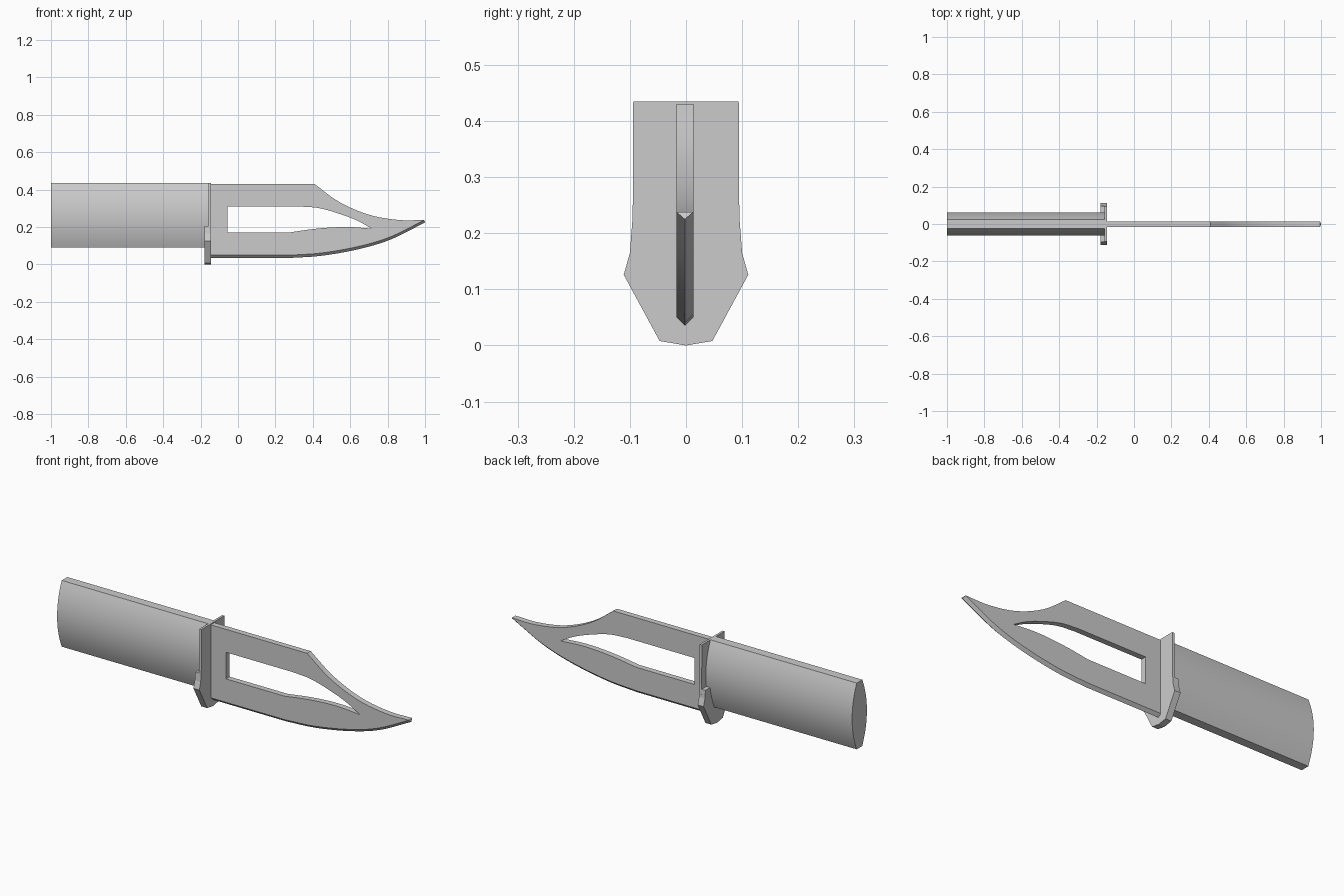
import bpy, bmesh, math
from mathutils import Vector
from mathutils.geometry import interpolate_bezier

cube = bpy.data.objects.get("Cube")
if cube:
    bpy.data.objects.remove(cube, do_unlink=True)

grey = bpy.data.materials.new("light grey")
grey.use_nodes = True
grey.diffuse_color = (0.6, 0.6, 0.6, 1)
for node in grey.node_tree.nodes:
    if node.type == 'BSDF_PRINCIPLED':
        node.inputs["Base Color"].default_value = (0.6, 0.6, 0.6, 1)


def smooth_path(points, steps=5):
    """Rounded curve passing through a few 2D points."""
    p = [Vector((a, b, 0)) for a, b in points]
    p = [2 * p[0] - p[1]] + p + [2 * p[-1] - p[-2]]
    out = []
    for a, b, c, d in zip(p, p[1:], p[2:], p[3:]):
        out += interpolate_bezier(b, b + (c - a) / 6, c - (d - b) / 6, c, steps + 1)[:-1]
    return [(v.x, v.y) for v in out] + [(p[-2].x, p[-2].y)]


def finish(name, bm):
    bmesh.ops.recalc_face_normals(bm, faces=bm.faces)
    mesh = bpy.data.meshes.new(name)
    bm.to_mesh(mesh)
    bm.free()
    mesh.materials.append(grey)
    obj = bpy.data.objects.new(name, mesh)
    bpy.context.collection.objects.link(obj)
    return obj


def shade(obj):
    bpy.ops.object.select_all(action='DESELECT')
    obj.select_set(True)
    bpy.context.view_layer.objects.active = obj
    bpy.ops.object.shade_smooth_by_angle(angle=math.radians(25))


def prism(name, profile, axis, low, high):
    """Extrude a (y, z) profile along x or an (x, z) profile along y."""
    bm = bmesh.new()
    rings = []
    for s in (low, high):
        rings.append([bm.verts.new((s, a, b) if axis == 'X' else (a, s, b))
                      for a, b in profile])
        bm.faces.new(rings[-1])
    n = len(profile)
    for i in range(n):
        j = (i + 1) % n
        bm.faces.new((rings[0][i], rings[0][j], rings[1][j], rings[1][i]))
    return finish(name, bm)


def mirrored(half):
    return half + [(-y, z) for y, z in reversed(half) if y > 0]


# Handle: bulging sides with flat top and bottom
z_low, z_high, flat, bulge = 0.09, 0.435, 0.023, 0.038
side = []
for i in range(17):
    t = i / 8 - 1
    side.append((flat + bulge * (1 - t * t), z_low + (z_high - z_low) * (t + 1) / 2))
shade(prism("handle", mirrored(side), 'X', -1, -0.15))

# Guard: thin plate with a thicker lower lug
lower = [(0, 0), (0.047, 0.008), (0.111, 0.126), (0.1, 0.165)]
prism("guard_plate", mirrored(lower + [(0.095, 0.23), (0.094, 0.435)]), 'X', -0.157, -0.145)
prism("guard_lug", mirrored(lower + [(0.096, 0.205)]), 'X', -0.179, -0.15)

# Blade: flat sides, clipped spine and a V-shaped cutting edge
near, far, middle, bevel = -0.017, 0.013, -0.002, 0.015
spine = [(-0.15, 0.43)] + smooth_path(
    [(0.41, 0.43), (0.54, 0.335), (0.7, 0.266), (0.86, 0.238), (0.995, 0.238)])
edge = [(-0.15, 0.035)] + smooth_path(
    [(0.28, 0.035), (0.45, 0.047), (0.65, 0.083), (0.82, 0.135), (1, 0.225)])
bm = bmesh.new()
tops, bottoms = [], []
for y in (near, far):
    top = [bm.verts.new((x, y, z)) for x, z in spine]
    bottom = [bm.verts.new((x, y, z + bevel)) for x, z in edge[:-1]] + [top[-1]]
    bm.faces.new(top + bottom[-2::-1])
    tops.append(top)
    bottoms.append(bottom)
ridge = [bm.verts.new((x, middle, z)) for x, z in edge]
for a, b in (tops, (bottoms[0], ridge), (ridge, bottoms[1])):
    for i in range(len(a) - 1):
        bm.faces.new((a[i], a[i + 1], b[i + 1], b[i]))
bm.faces.new((tops[0][-1], tops[1][-1], ridge[-1]))
bm.faces.new((tops[0][0], tops[1][0], bottoms[1][0], ridge[0], bottoms[0][0]))
blade = finish("blade", bm)

# Pointed window through the blade
upper = smooth_path([(0.33, 0.31), (0.43, 0.302), (0.53, 0.275), (0.63, 0.238), (0.715, 0.192)])
under = smooth_path([(0.715, 0.192), (0.6, 0.2), (0.5, 0.198), (0.39, 0.188), (0.28, 0.172)])
cutter = prism("window_cutter",
               [(-0.057, 0.31)] + upper + under[1:] + [(-0.057, 0.172)], 'Y', -0.1, 0.1)
cutter.hide_render = True
cut = blade.modifiers.new("window", 'BOOLEAN')
cut.object, cut.operation, cut.solver = cutter, 'DIFFERENCE', 'EXACT'
bpy.context.view_layer.objects.active = blade
bpy.ops.object.modifier_apply(modifier=cut.name)
bpy.data.objects.remove(cutter, do_unlink=True)
shade(blade)
